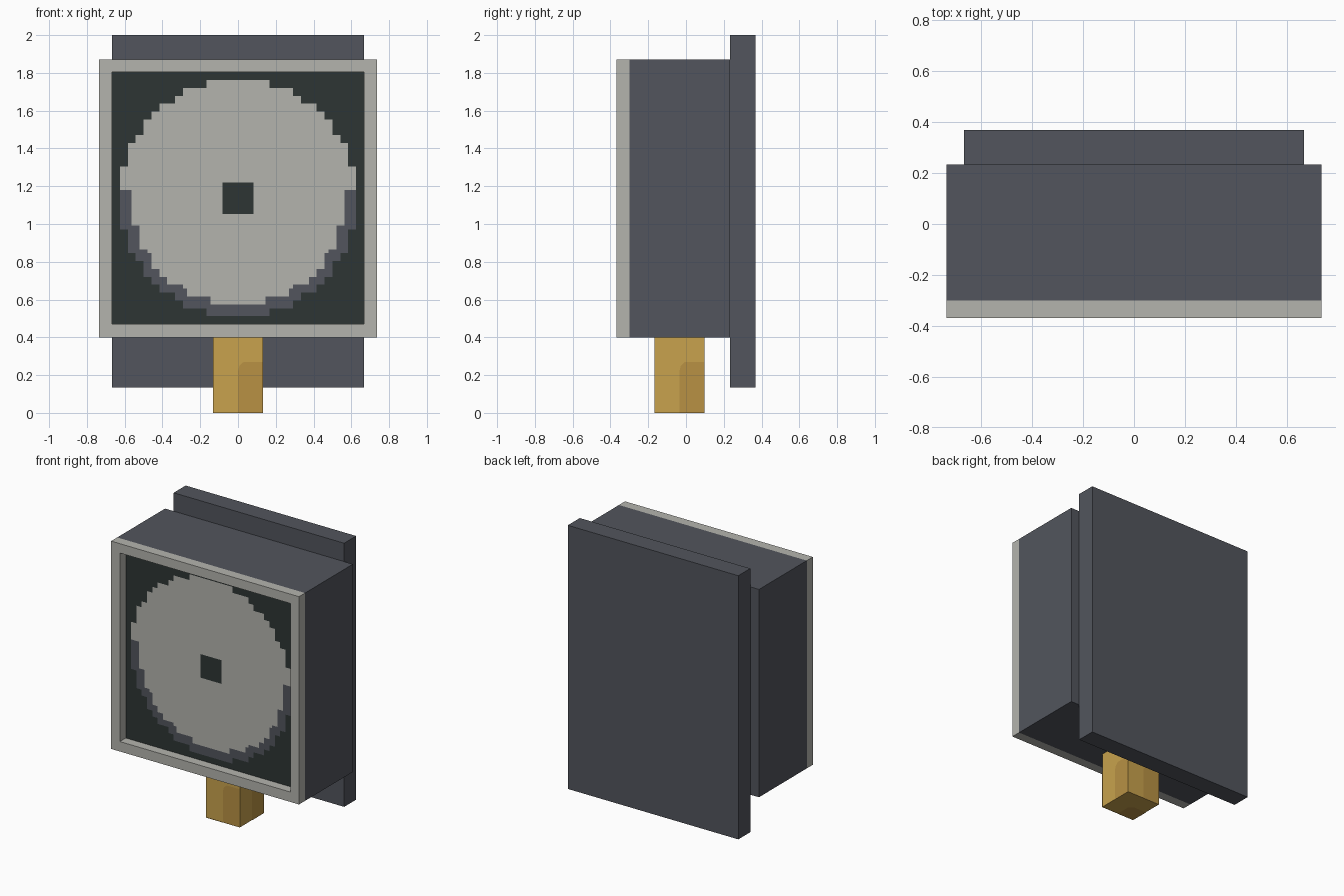
import bpy, bmesh, math
from mathutils import Matrix, Vector

if "Cube" in bpy.data.objects:
    bpy.data.objects.remove(bpy.data.objects["Cube"])


def material(name, rgb):
    def lin(c):
        c /= 255
        return c / 12.92 if c <= 0.04045 else ((c + 0.055) / 1.055) ** 2.4
    m = bpy.data.materials.new(name)
    m.diffuse_color = (*[lin(c) for c in rgb], 1)
    m.use_nodes = True
    m.node_tree.nodes["Principled BSDF"].inputs["Base Color"].default_value = m.diffuse_color
    return m


SLATE = material("slate grey", (82, 85, 93))
PALE = material("pale grey", (180, 180, 174))
DARK = material("dark green grey", (45, 53, 52))
GOLD = material("gold", (200, 162, 77))
BRONZE = material("dark gold", (184, 145, 68))


def make_object(name, bm, *mats):
    mesh = bpy.data.meshes.new(name)
    bm.to_mesh(mesh)
    bm.free()
    for m in mats:
        mesh.materials.append(m)
    ob = bpy.data.objects.new(name, mesh)
    bpy.context.collection.objects.link(ob)
    return ob


def box(name, lo, hi, mat):
    lo, hi = Vector(lo), Vector(hi)
    bm = bmesh.new()
    bmesh.ops.create_cube(bm, size=1, matrix=Matrix.Translation((lo + hi) / 2)
                          @ Matrix.Diagonal((*(hi - lo), 1)))
    return make_object(name, bm, mat)


# Housing and mounting plate
W, Z0, Z1 = 0.735, 0.40, 1.87
FRONT, SEAT, BACK = -0.368, -0.30, 0.234
ZC = (Z0 + Z1) / 2 + 0.002
box("housing", (-W, SEAT, Z0), (W, BACK, Z1), SLATE)
box("back_plate", (-0.667, BACK, 0.135), (0.667, 0.368, 2.0), SLATE)

# Raised square rim around the dial
H = 0.667
bm = bmesh.new()


def ring(half, y, zc):
    return [bm.verts.new((sx * half, y, zc + sz * half))
            for sx, sz in ((-1, -1), (1, -1), (1, 1), (-1, 1))]


rings = [ring(W, SEAT, (Z0 + Z1) / 2), ring(W, FRONT, (Z0 + Z1) / 2),
         ring(H, FRONT, ZC), ring(H, SEAT, ZC)]
for a, b in zip(rings, rings[1:] + rings[:1]):
    for i in range(4):
        j = (i + 1) % 4
        bm.faces.new((a[i], a[j], b[j], b[i]))
bmesh.ops.recalc_face_normals(bm, faces=bm.faces)
make_object("rim", bm, PALE)

# Recessed dial panel: stepped disc, lower shaded edge and square hub
CELL = H / 16


def in_disc(x, z):
    qx, qz = math.floor(x) + 0.5, math.floor(z) + 0.5
    return qx * qx + qz * qz < 225


bm = bmesh.new()
bmesh.ops.create_grid(bm, x_segments=64, y_segments=64, size=H,
                      matrix=Matrix.Translation((0, SEAT - 0.002, ZC))
                      @ Matrix.Rotation(math.pi / 2, 4, 'X'))
for f in bm.faces:
    c = f.calc_center_median()
    x, z = c.x / CELL, (c.z - ZC) / CELL
    if max(abs(x), abs(z)) < 2 or not in_disc(x, z):
        f.material_index = 0
    elif z < 1.5 and z < -0.5 + 1.5 and not in_disc(x / 0.9, z / 0.9):
        f.material_index = 2
    else:
        f.material_index = 1
make_object("dial_panel", bm, DARK, PALE, SLATE)

# Connector stem under the housing
S, YC = 0.132, -0.035
box("stem", (-S, YC - S, 0), (S, YC + S, Z0), GOLD)

# Darker patch with one clipped corner on each stem side
for k, side in enumerate(("front", "right", "back", "left")):
    bm = bmesh.new()
    outline = ((0, 0), (S, 0), (S, 0.27), (0.03, 0.27), (0.008, 0.25), (0, 0.22))
    f = bm.faces.new([bm.verts.new((x, -S - 0.002, z)) for x, z in outline])
    bm.transform(Matrix.Translation((0, YC, 0)) @ Matrix.Rotation(k * math.pi / 2, 4, 'Z'))
    make_object("stem_patch_" + side, bm, BRONZE)

# Corner patch on the stem underside
bm = bmesh.new()
outline = ((-S, -S), (-S, 0), (-0.03, 0), (0, -0.03), (0, -S))
bm.faces.new([bm.verts.new((x, YC + y, -0.002)) for x, y in outline])
make_object("stem_patch_bottom", bm, BRONZE)
